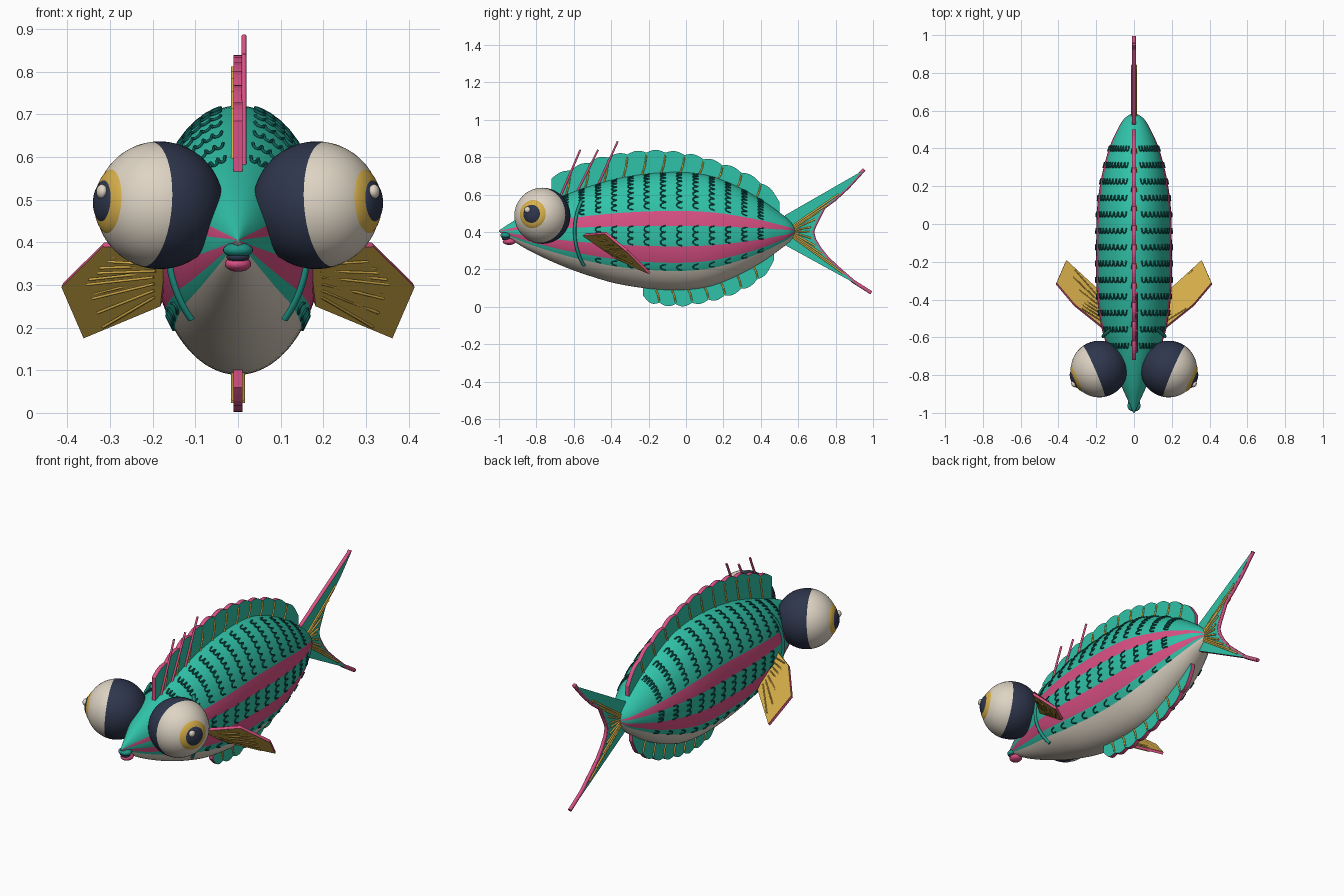
import bpy, bmesh, math
from mathutils import Vector, Matrix

if "Cube" in bpy.data.objects:
    bpy.data.objects.remove(bpy.data.objects["Cube"])


def material(name, r, g, b):
    m = bpy.data.materials.new(name)
    lin = [((c / 255 + 0.055) / 1.055) ** 2.4 for c in (r, g, b)]
    m.diffuse_color = (*lin, 1)
    m.use_nodes = True
    m.node_tree.nodes["Principled BSDF"].inputs["Base Color"].default_value = m.diffuse_color
    return m


TEAL = material("teal", 48, 194, 168)
DEEP = material("deep teal", 14, 92, 86)
PINK = material("pink", 218, 80, 132)
CREAM = material("cream", 222, 212, 196)
NAVY = material("navy", 46, 54, 76)
GOLD = material("gold", 216, 176, 74)
LIP = material("lip teal", 30, 150, 135)


def finish(name, bm, mats, smooth=True):
    bmesh.ops.recalc_face_normals(bm, faces=bm.faces)
    me = bpy.data.meshes.new(name)
    bm.to_mesh(me)
    bm.free()
    for m in mats:
        me.materials.append(m)
    for p in me.polygons:
        p.use_smooth = smooth
    ob = bpy.data.objects.new(name, me)
    bpy.context.collection.objects.link(ob)
    return ob


def tubes(name, paths, radius, mat):
    """Round rods along point lists, turned into one mesh."""
    cu = bpy.data.curves.new(name, "CURVE")
    cu.dimensions = "3D"
    cu.bevel_depth, cu.bevel_resolution, cu.use_fill_caps = radius, 1, True
    for pts in paths:
        s = cu.splines.new("POLY")
        s.points.add(len(pts) - 1)
        for sp, p in zip(s.points, pts):
            sp.co = (*p, 1)
        s.use_smooth = True
    cu.materials.append(mat)
    ob = bpy.data.objects.new(name, cu)
    bpy.context.collection.objects.link(ob)
    bpy.ops.object.select_all(action="DESELECT")
    ob.select_set(True)
    bpy.context.view_layer.objects.active = ob
    bpy.ops.object.convert(target="MESH")
    return ob


def sample(table, y, col=1):
    """Smooth interpolation through a table of rows."""
    n = len(table)
    y = min(max(y, table[0][0]), table[-1][0])
    i = next(k for k in range(n - 1) if y <= table[k + 1][0])

    def slope(k):
        a, b = table[max(k - 1, 0)], table[min(k + 1, n - 1)]
        return (b[col] - a[col]) / (b[0] - a[0])
    p, q = table[i], table[i + 1]
    d = q[0] - p[0]
    t = (y - p[0]) / d
    return ((2*t**3 - 3*t*t + 1) * p[col] + (t**3 - 2*t*t + t) * d * slope(i)
            + (3*t*t - 2*t**3) * q[col] + (t**3 - t*t) * d * slope(i + 1))


# Body profile: y, half height, half width
BODY = [(-1.0, .003, .003), (-.95, .036, .025), (-.85, .098, .07), (-.7, .17, .125),
        (-.55, .228, .172), (-.35, .285, .198), (-.1, .315, .2), (.1, .302, .194),
        (.25, .25, .172), (.4, .17, .132), (.5, .1, .088), (.56, .05, .05), (.59, .004, .004)]
ZC = .405


def skin(y, deg, out=0.0):
    a = math.radians(deg)
    return Vector(((sample(BODY, y, 2) + out) * math.cos(a), y,
                   ZC + (sample(BODY, y, 1) + out) * math.sin(a)))


# Body: lofted rings, striped by angle around the long axis
bm = bmesh.new()
STEP, SEGS, RINGS = 2.5, 144, 56
rings = []
for i in range(RINGS + 1):
    y = -.205 - .795 * math.cos(math.pi * i / RINGS)
    rings.append([bm.verts.new(skin(y, -90 + STEP * k)) for k in range(SEGS)])
for a, b in zip(rings, rings[1:]):
    for k in range(SEGS):
        n = (k + 1) % SEGS
        f = bm.faces.new((a[k], a[n], b[n], b[k]))
        deg = -90 + STEP * (k + .5)
        deg = 180 - deg if deg > 90 else deg
        f.material_index = 2 if deg < -42.5 else int(5 < deg < 20 or -32.5 < deg < -15)
bm.faces.new(rings[0])
bm.faces.new(rings[-1])
finish("body", bm, [TEAL, PINK, CREAM])

# Scales: small raised arcs on the teal bands
arcs = []
for row in range(13):
    y0 = -.63 + row * .087
    for deg in (26, 33, 40, 47, 54, 61, 68, 75, -11, -4, 2, -38):
        w = 3.4
        if y0 < -.5 and deg < 20:
            continue
        for flip in (0, 1):
            arc = []
            for k in range(7):
                t = -1 + k / 3
                p = skin(y0 - .028 * math.sqrt(max(0, 1 - t * t)), deg + w * t, .002)
                arc.append((-p.x if flip else p.x, p.y, p.z))
            arcs.append(arc)
tubes("scales", arcs, .0038, DEEP)

# Gill arcs
gill = [[(s * p.x, p.y, p.z) for p in
         (skin(-.595 + .05 * (d / 52) ** 2, d, .004) for d in range(-52, 45, 6))] for s in (1, -1)]
tubes("gill_arcs", gill, .009, LIP)


def slab(name, pts, offset, face_mat):
    """Thin fin from a closed outline; the rim is pink."""
    bm = bmesh.new()
    off = Vector(offset)
    a = [bm.verts.new(Vector(p) + off) for p in pts]
    b = [bm.verts.new(Vector(p) - off) for p in pts]
    bm.faces.new(a)
    bm.faces.new(b[::-1])
    for i in range(len(a)):
        j = (i + 1) % len(a)
        bm.faces.new((a[i], b[i], b[j], a[j])).material_index = 1
    return finish(name, bm, [face_mat, PINK], False)


# Dorsal and belly fins: scalloped edge, with rods on both faces
DORSAL = [(-.72, .685), (-.6, .735), (-.45, .79), (-.2, .825), (0, .81), (.2, .755),
          (.35, .69), (.45, .62), (.5, .56)]
VENTRAL = [(-.23, .06), (-.18, .03), (-.05, .015), (.05, .025), (.2, .06), (.32, .11),
           (.42, .18), (.47, .25)]
for name, edge, sign, lobes in (("dorsal_fin", DORSAL, 1, 12), ("belly_fin", VENTRAL, -1, 8)):
    y0, y1 = edge[0][0], edge[-1][0]
    n = lobes * 6
    ys = [y0 + (y1 - y0) * k / n for k in range(n + 1)]
    rim = [(0, y, sample(edge, y) + sign * .014 * abs(math.sin(math.pi * lobes * k / n)))
           for k, y in enumerate(ys)]
    base = [(0, y, ZC + sign * max(0, sample(BODY, y) - .03)) for y in ys[::-6]]
    slab(name, rim + base, (.011, 0, 0), TEAL)
    rods = []
    for k in range(1, lobes):
        y = y0 + (y1 - y0) * k / lobes
        foot = ZC + sign * (sample(BODY, y - .02) - .01)
        tip = foot + .9 * (sample(edge, y) - foot)
        rods += [[(x, y - .025, foot), (x, y - .008, (foot + tip) / 2), (x, y, tip)]
                 for x in (.012, -.012)]
    tubes(name + "_rays", rods, .005, GOLD)

# Long spines ahead of the dorsal fin
tubes("spines", [[(.014, -.68, .57), (.014, -.565, .84)], [(.014, -.59, .60), (.014, -.47, .84)],
                 [(.014, -.475, .64), (.014, -.365, .885)]], .006, PINK)

# Tail fin: forked, with a pink trailing edge and fanned rods
TRAIL = [(.957, .735), (.87, .64), (.8, .575), (.74, .53), (.715, .48), (.69, .43), (.68, .4),
         (.69, .36), (.72, .31), (.76, .26), (.83, .195), (.9, .135), (.995, .075)]
slab("tail_fin", [(0, .53, .49)] + [(0, y, z) for y, z in TRAIL]
     + [(0, .53, .33), (0, .5, .41)], (.01, 0, 0), TEAL)
tubes("tail_edge", [[(0, y - .004, z) for y, z in TRAIL]], .011, PINK)
fan = []
for y, z in TRAIL[1:-1]:
    for x in (.011, -.011):
        fan.append([(x, .57, .405 + .12 * (z - .405)),
                    (x, .57 + .82 * (y - .57), .405 + .84 * (z - .405))])
tubes("tail_rays", fan, .005, GOLD)

# Paired parts
AX = Vector((.91, -.39, .07)).normalized()
for side, s in (("right", 1), ("left", -1)):
    # Pectoral fin with rods on both faces
    out = [Vector((s * x, y, z)) for x, y, z in
           ((.165, -.55, .385), (.315, -.43, .395), (.412, -.315, .30),
            (.36, -.195, .18), (.18, -.36, .255))]
    nrm = (out[2] - out[0]).cross(out[3] - out[0]).normalized()
    slab(side + "_pectoral_fin", out, nrm * .007, GOLD)
    rods = []
    for k in range(7):
        t = k / 6
        root = out[0].lerp(out[4], .15 + .6 * t)
        end = out[1].lerp(out[2], t * 2) if t < .5 else out[2].lerp(out[3], t * 2 - 1)
        for d in (1, -1):
            rods.append([root.lerp(end, u) + nrm * d * .008 for u in (.1, .45, .75)])
    tubes(side + "_pectoral_rays", rods, .0035, GOLD)

    # Eye: two-tone ball, domed iris, pupil and glint along one axis
    axis = Vector((s * AX.x, AX.y, AX.z))
    rot = axis.to_track_quat("Z", "Y").to_matrix().to_4x4()
    centre = Vector((s * .184, -.768, .487))

    def ball(name, dist, r, thick, mats, shift=(0, 0, 0), u=40, v=30):
        bm = bmesh.new()
        bmesh.ops.create_uvsphere(bm, u_segments=u, v_segments=v, radius=1)
        if len(mats) > 1:
            for f in bm.faces:
                f.material_index = int(f.calc_center_median().z < .2)
        m = (Matrix.Translation(centre + axis * dist + Vector(shift)) @ rot
             @ Matrix.Diagonal((r, r, thick, 1)))
        bmesh.ops.transform(bm, matrix=m, verts=bm.verts)
        finish(side + name, bm, mats)

    ball("_eyeball", 0, .15, .15, [CREAM, NAVY])
    ball("_iris", .112, .083, .042, [GOLD])
    ball("_pupil", .135, .053, .027, [NAVY])
    ball("_glint", .148, .017, .012, [CREAM], (0, -.022, .022), 16, 10)

# Mouth
for name, loc, size, mat in (("upper_lip", (0, -.963, .382), (.035, .03, .018), LIP),
                             ("mouth", (0, -.962, .366), (.027, .022, .013), NAVY),
                             ("lower_lip", (0, -.945, .349), (.031, .035, .018), PINK)):
    bm = bmesh.new()
    bmesh.ops.create_uvsphere(bm, u_segments=24, v_segments=14, radius=1)
    bmesh.ops.transform(bm, verts=bm.verts,
                        matrix=Matrix.Translation(loc) @ Matrix.Diagonal((*size, 1)))
    finish(name, bm, [mat])
